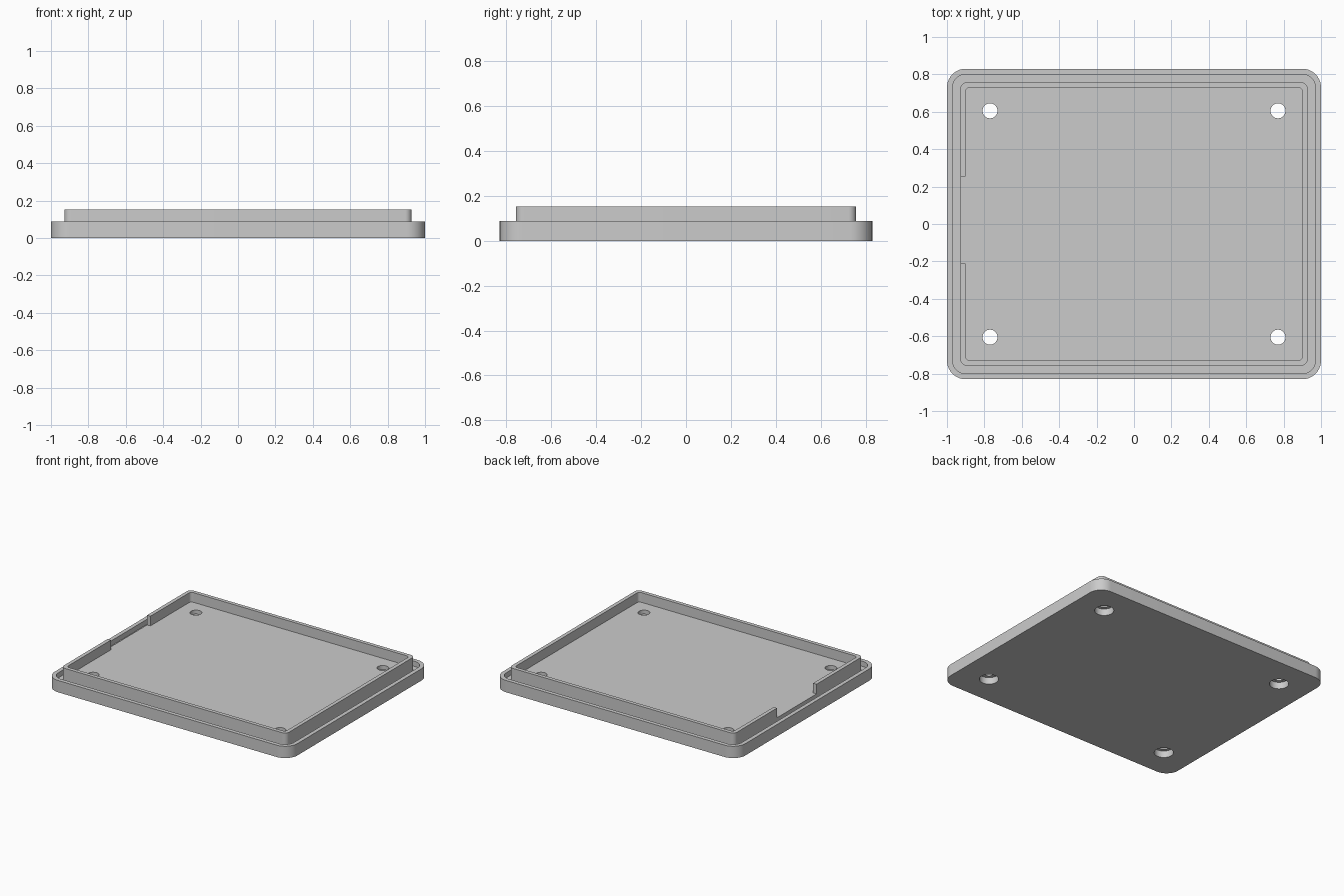
import bpy
import bmesh
from math import sin, cos, pi

if "Cube" in bpy.data.objects:
    bpy.data.objects.remove(bpy.data.objects["Cube"])

FLOOR, GROOVE, RIM, LIP = 0.08, 0.05, 0.088, 0.152

grey = bpy.data.materials.new("plain_grey")
grey.use_nodes = True
colour = (0.6, 0.6, 0.6, 1)
grey.diffuse_color = colour
grey.node_tree.nodes["Principled BSDF"].inputs["Base Color"].default_value = colour


def rounded_loop(bm, inset, radius, z, steps=10):
    """Ring of vertices around a rounded rectangle, inset from the outer wall."""
    ring = []
    for i, (sx, sy) in enumerate([(1, 1), (-1, 1), (-1, -1), (1, -1)]):
        cx, cy = sx * (1 - inset - radius), sy * (0.83 - inset - radius)
        for k in range(steps + 1):
            a = (i + k / steps) * pi / 2
            ring.append(bm.verts.new((cx + radius * cos(a), cy + radius * sin(a), z)))
    return ring


def cut(target, cutter):
    """Subtract the cutter from the target and discard it."""
    mod = target.modifiers.new("cut", "BOOLEAN")
    mod.operation = "DIFFERENCE"
    mod.solver = "EXACT"
    mod.object = cutter
    cutter.hide_render = True
    bpy.ops.object.select_all(action="DESELECT")
    bpy.context.view_layer.objects.active = target
    target.select_set(True)
    bpy.ops.object.modifier_apply(modifier=mod.name)
    bpy.data.objects.remove(cutter)


def drill(target, x, y, radius, bottom, top):
    bpy.ops.mesh.primitive_cylinder_add(
        vertices=40, radius=radius, depth=top - bottom,
        location=(x, y, (top + bottom) / 2))
    cut(target, bpy.context.object)


# Tray: outer wall, groove, raised lip and sunken floor as stacked rings
profile = [(0, 0.1, 0), (0, 0.1, RIM), (0.03, 0.07, RIM), (0.03, 0.07, GROOVE),
           (0.072, 0.035, GROOVE), (0.072, 0.035, LIP),
           (0.1, 0.022, LIP), (0.1, 0.022, FLOOR)]
bm = bmesh.new()
rings = [rounded_loop(bm, *p) for p in profile]
for low, high in zip(rings, rings[1:]):
    n = len(low)
    for i in range(n):
        j = (i + 1) % n
        bm.faces.new((low[i], low[j], high[j], high[i]))
bm.faces.new(rings[0][::-1])
bm.faces.new(rings[-1])
mesh = bpy.data.meshes.new("lid_tray")
bm.to_mesh(mesh)
bm.free()
mesh.materials.append(grey)
tray = bpy.data.objects.new("lid_tray", mesh)
bpy.context.collection.objects.link(tray)

# Notch in the lip on one short side
bpy.ops.mesh.primitive_cube_add(size=1, location=(-0.915, 0.022, FLOOR + 0.1))
notch = bpy.context.object
notch.scale = (0.06, 0.466, 0.2)
bpy.context.view_layer.update()
cut(tray, notch)

# Screw holes with wider recesses underneath
for x in (-0.77, 0.77):
    for y in (-0.605, 0.605):
        drill(tray, x, y, 0.04, -0.1, 0.2)
        drill(tray, x, y, 0.065, -0.1, 0.05)

# Smooth corners with crisp edges
bpy.ops.object.select_all(action="DESELECT")
bpy.context.view_layer.objects.active = tray
tray.select_set(True)
bpy.ops.object.shade_smooth_by_angle(angle=pi / 6)
